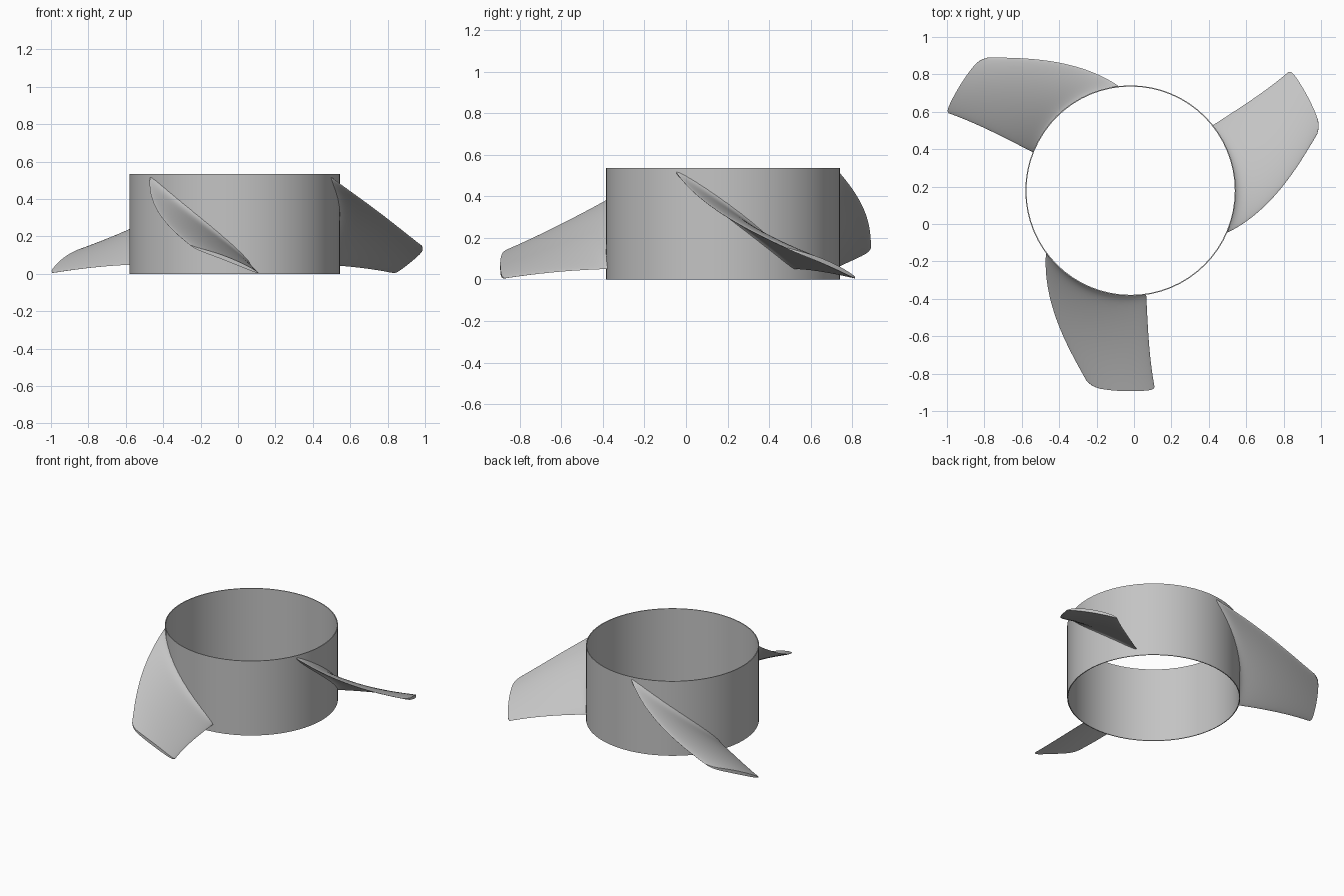
import bpy
import bmesh
import math
from mathutils import Vector

cube = bpy.data.objects.get("Cube")
if cube:
    bpy.data.objects.remove(cube, do_unlink=True)

CENTRE = Vector((-0.018, 0.178, 0))
RADIUS, WALL, HEIGHT = 0.563, 0.006, 0.535
ROOT, TIP = 0.559, 1.072
CHORD_STEPS, SPAN_STEPS = 28, 26

grey = bpy.data.materials.new("plain grey")
grey.use_nodes = True
grey.diffuse_color = (0.55, 0.55, 0.55, 1)
grey.node_tree.nodes["Principled BSDF"].inputs["Base Color"].default_value = grey.diffuse_color


def make_object(name, bm, sharp_angle):
    bmesh.ops.recalc_face_normals(bm, faces=bm.faces)
    mesh = bpy.data.meshes.new(name)
    bm.to_mesh(mesh)
    bm.free()
    mesh.materials.append(grey)
    obj = bpy.data.objects.new(name, mesh)
    obj.location = CENTRE
    bpy.context.collection.objects.link(obj)
    bpy.ops.object.select_all(action='DESELECT')
    obj.select_set(True)
    bpy.context.view_layer.objects.active = obj
    bpy.ops.object.shade_smooth_by_angle(angle=math.radians(sharp_angle))
    return obj


# Hub: a thin open tube, spun from its wall section
bm = bmesh.new()
section = [(RADIUS, 0), (RADIUS, HEIGHT), (RADIUS - WALL, HEIGHT), (RADIUS - WALL, 0)]
corners = [bm.verts.new((r, 0, z)) for r, z in section]
edges = [bm.edges.new((corners[i], corners[(i + 1) % 4])) for i in range(4)]
bmesh.ops.spin(bm, geom=corners + edges, axis=(0, 0, 1), cent=(0, 0, 0),
               angle=math.tau, steps=64)
bmesh.ops.remove_doubles(bm, verts=bm.verts, dist=0.0001)
make_object("hub_ring", bm, 30)


def camber_point(u, v):
    """Middle surface; u runs leading to trailing edge, v root to tip."""
    tip = TIP - 0.03 * math.exp(-u / 0.05) - 0.015 * math.exp((u - 1) / 0.03)
    r = ROOT + (tip - ROOT) * v
    s = (r - RADIUS) / (TIP - RADIUS)
    lead_angle = -143.5 + 60.2 * s - 18.4 * s * s
    trail_angle = -81.5 - 5 * s + 3.5 * s * s
    lead_z = 0.515 - 0.505 * s + 0.128 * s * s
    trail_z = 0.05 - 0.015 * s - 0.032 * s * s
    a = math.radians(lead_angle + (trail_angle - lead_angle) * u)
    z = lead_z + (trail_z - lead_z) * u + 0.04 * u * (1 - u)
    return Vector((r * math.cos(a), r * math.sin(a), z))


def blade_point(u, v, side):
    """Offset the middle surface by a lens section that flares at the root."""
    d = 0.002
    p = camber_point(u, v)
    along = camber_point(u + d, v) - camber_point(u - d, v)
    out = camber_point(u, v + d) - camber_point(u, v - d)
    normal = along.cross(out).normalized()
    lens = math.sqrt(max(0, 4 * u * (1 - u)))
    half = lens * (0.011 + 0.02 * math.exp(-v / 0.035))
    moved = p + normal * half * side
    # Keep the flared root on the tube wall
    radius = math.hypot(p.x, p.y) / math.hypot(moved.x, moved.y)
    return Vector((moved.x * radius, moved.y * radius, max(moved.z, 0)))


def make_blade(name, turn):
    bm = bmesh.new()
    us = [0.5 - 0.5 * math.cos(math.pi * i / CHORD_STEPS) for i in range(CHORD_STEPS + 1)]
    loop = [(u, 1) for u in us] + [(u, -1) for u in us[-2:0:-1]]
    n = len(loop)
    rows = []
    for k in range(SPAN_STEPS + 1):
        v = (k / SPAN_STEPS) ** 1.7
        rows.append([bm.verts.new(blade_point(u, v, side)) for u, side in loop])
    # Skin
    for a, b in zip(rows, rows[1:]):
        for i in range(n):
            j = (i + 1) % n
            bm.faces.new((a[i], a[j], b[j], b[i]))
    # Tip face
    end = rows[-1]
    for i in range(CHORD_STEPS):
        face = [end[i], end[i + 1], end[-i - 1], end[-i % n]]
        bm.faces.new(list(dict.fromkeys(face)))
    blade = make_object(name, bm, 40)
    blade.rotation_euler.z = math.radians(turn)


for name, turn in (("front_blade", 0), ("left_blade", 120), ("right_blade", 240)):
    make_blade(name, turn)
